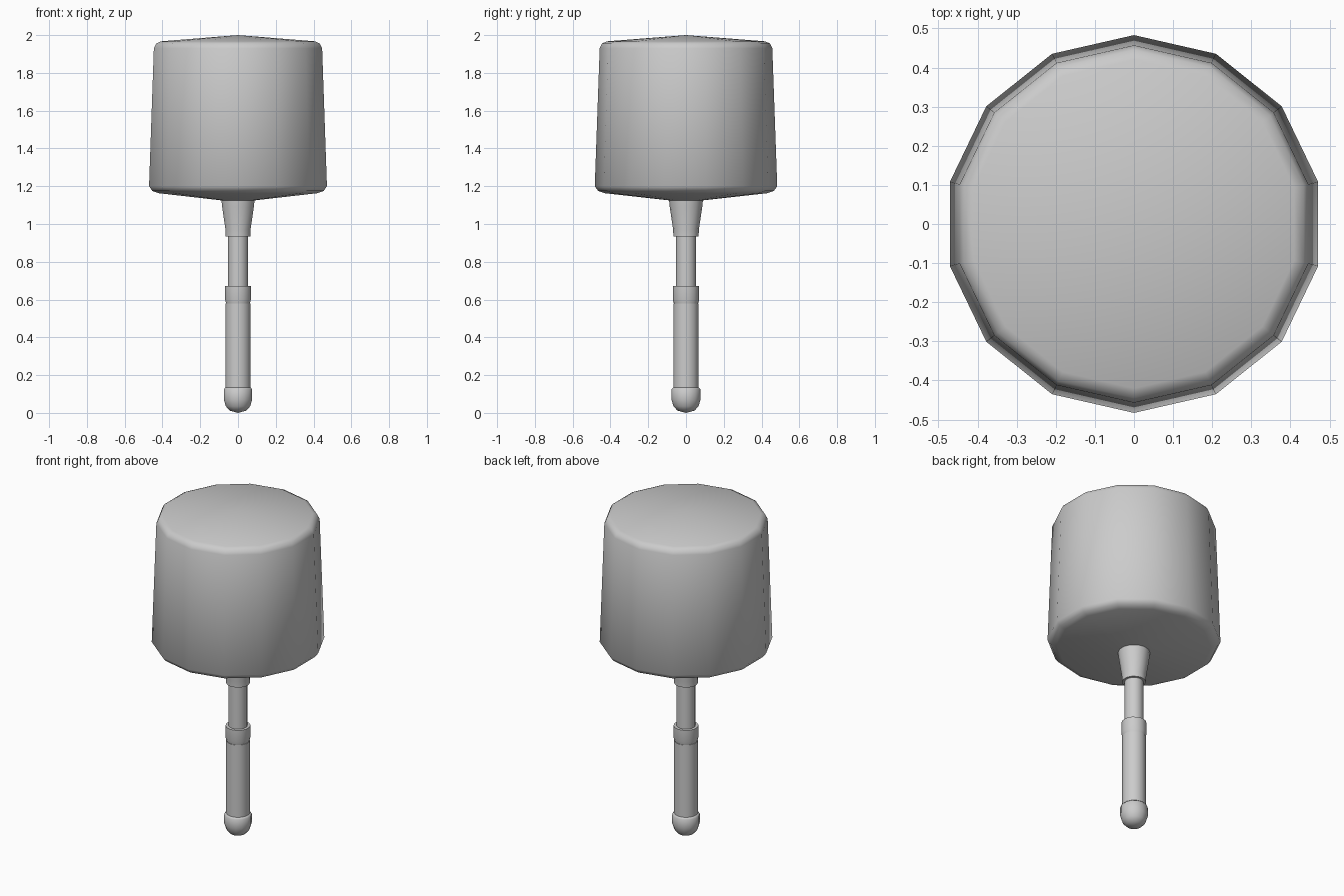
import bpy, math

cube = bpy.data.objects.get("Cube")
if cube:
    bpy.data.objects.remove(cube, do_unlink=True)

SIDES = 14

grey = bpy.data.materials.new("plain grey")
grey.use_nodes = True
COLOUR = (0.6, 0.6, 0.6, 1)
grey.diffuse_color = COLOUR
grey.node_tree.nodes["Principled BSDF"].inputs["Base Color"].default_value = COLOUR


def lathe(name, profile, sharp=60):
    """Spin (radius, height) points, listed bottom to top, around z."""
    verts, faces, rings = [], [], []
    for r, z in profile:
        if r == 0:
            rings.append([len(verts)] * SIDES)
            verts.append((0, 0, z))
        else:
            rings.append(list(range(len(verts), len(verts) + SIDES)))
            for i in range(SIDES):
                a = math.pi / 2 + math.tau * i / SIDES
                verts.append((r * math.cos(a), r * math.sin(a), z))
    for low, high in zip(rings, rings[1:]):
        for i in range(SIDES):
            j = (i + 1) % SIDES
            quad = [low[i], low[j], high[j], high[i]]
            faces.append(list(dict.fromkeys(quad)))
    mesh = bpy.data.meshes.new(name)
    mesh.from_pydata(verts, [], faces)
    mesh.materials.append(grey)
    obj = bpy.data.objects.new(name, mesh)
    bpy.context.collection.objects.link(obj)
    bpy.ops.object.select_all(action="DESELECT")
    obj.select_set(True)
    bpy.context.view_layer.objects.active = obj
    bpy.ops.object.shade_smooth_by_angle(angle=math.radians(sharp))
    return obj


# Big slightly tapered head with bevelled rims and shallow cone ends
lathe("head", [(0, 1.12), (0.09, 1.125), (0.43, 1.163), (0.465, 1.175),
               (0.483, 1.2), (0.457, 1.93), (0.445, 1.955), (0.42, 1.967), (0, 2.0)])

# Flared socket holding the head
lathe("socket", [(0, 0.935), (0.067, 0.935), (0.068, 0.97), (0.086, 1.09),
                 (0.09, 1.13), (0, 1.13)])

# Thin shaft between socket and grip
lathe("shaft", [(0, 0.64), (0.053, 0.64), (0.053, 0.95), (0, 0.95)])

# Collar at the top of the grip
lathe("collar", [(0.062, 0.57), (0.07, 0.6), (0.07, 0.672), (0, 0.672)])

# Grip
lathe("grip", [(0, 0.1), (0.067, 0.1), (0.067, 0.58), (0, 0.59)])

# Rounded pommel
lathe("pommel", [(0, 0.0), (0.045, 0.012), (0.066, 0.035), (0.077, 0.07),
                 (0.077, 0.125), (0.068, 0.135), (0, 0.135)])
